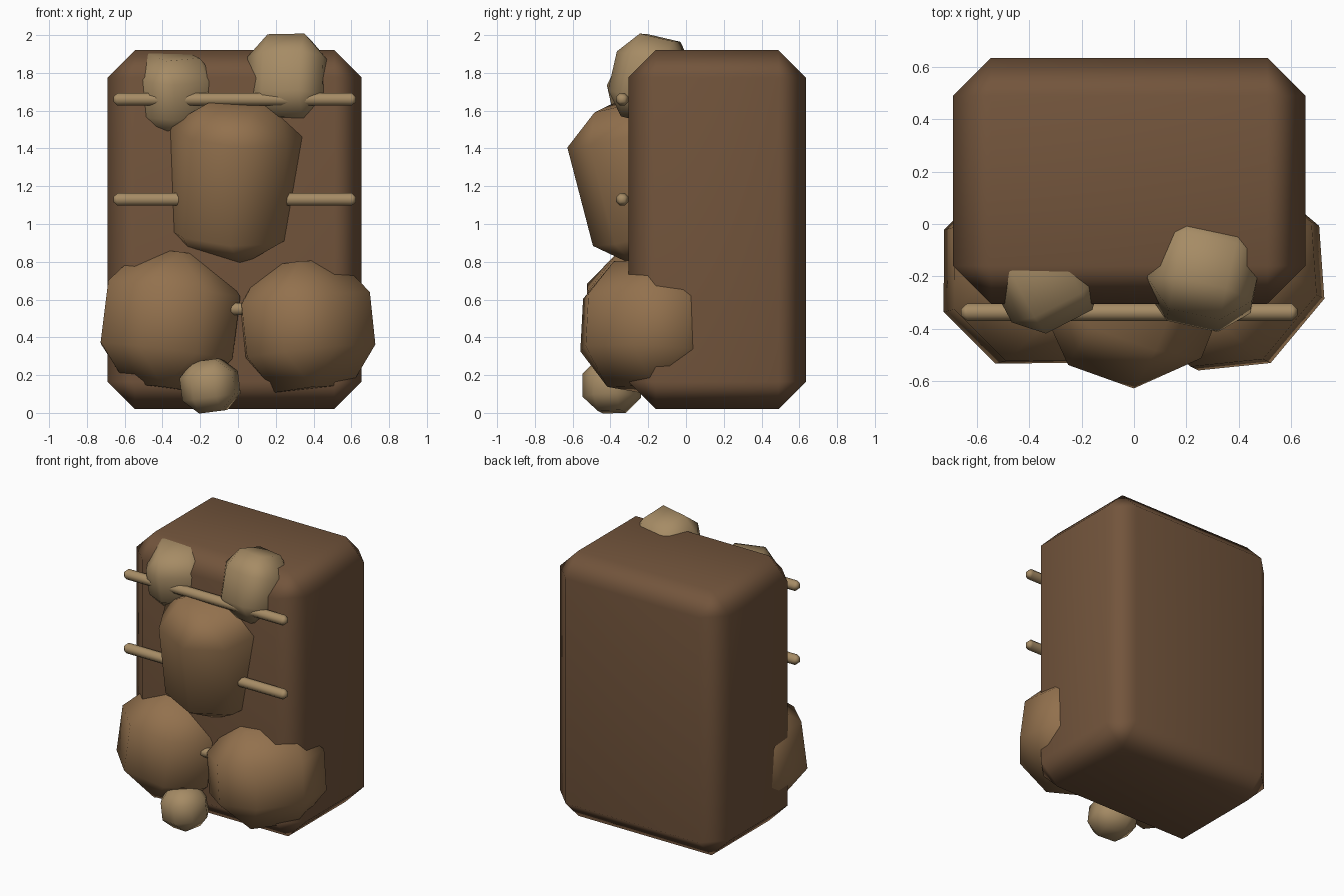
import bpy, bmesh
from math import copysign
from mathutils import Vector, Matrix

if "Cube" in bpy.data.objects:
    bpy.data.objects.remove(bpy.data.objects["Cube"])


def material(name, rgb):
    m = bpy.data.materials.new(name)
    m.diffuse_color = (*rgb, 1)
    m.use_nodes = True
    m.node_tree.nodes["Principled BSDF"].inputs["Base Color"].default_value = m.diffuse_color
    return m


BROWN = material("dark_leather", (0.17, 0.09, 0.045))
TAN = material("tan_leather", (0.29, 0.165, 0.075))
PALE = material("pale_canvas", (0.38, 0.26, 0.13))


def chamfered(name, centre, half, flat, mat, right=(1, 0, 0), up=(0, 0, 1)):
    """Chamfered block: half = half sizes, flat = half sizes of the flat faces."""
    bm = bmesh.new()
    bmesh.ops.create_cube(bm, size=2)
    bmesh.ops.bevel(bm, geom=bm.edges[:], offset=0.5, segments=1,
                    affect='EDGES', profile=0.5)
    for v in bm.verts:
        v.co = [copysign(half[k] if abs(v.co[k]) > 0.9 else flat[k], v.co[k])
                for k in range(3)]
    # orientation from the measured right and up directions
    z = Vector(up).normalized()
    y = z.cross(Vector(right)).normalized()
    x = y.cross(z)
    rot = Matrix((x, y, z)).transposed().to_4x4()
    bmesh.ops.transform(bm, matrix=rot, verts=bm.verts[:])
    bmesh.ops.recalc_face_normals(bm, faces=bm.faces[:])
    for f in bm.faces:
        f.smooth = True
    me = bpy.data.meshes.new(name)
    bm.to_mesh(me)
    bm.free()
    me.materials.append(mat)
    ob = bpy.data.objects.new(name, me)
    ob.location = centre
    bpy.context.collection.objects.link(ob)
    ob.modifiers.new("flat_faces", 'WEIGHTED_NORMAL')
    return ob


# main block
chamfered("main_block", (-0.018, 0.165, 0.97), (0.673, 0.47, 0.95),
          (0.528, 0.325, 0.805), BROWN)

# large bulges on the front
chamfered("middle_bulge", (-0.01, -0.17, 1.245), (0.335, 0.38, 0.42),
          (0.135, 0.18, 0.27), TAN, (0.25, -0.09, -0.04), (0.04, -0.13, 0.5))
chamfered("lower_left_bulge", (-0.357, -0.175, 0.49), (0.36, 0.36, 0.36),
          (0.14, 0.135, 0.165), TAN, (0.2, -0.2, -0.02), (0.04, 0.01, 0.32))
chamfered("lower_right_bulge", (0.363, -0.193, 0.46), (0.325, 0.36, 0.335),
          (0.13, 0.16, 0.14), TAN, (0.766, -0.643, 0.06), (-0.03, 0.015, 0.285))

# small lumps
chamfered("upper_left_lump", (-0.342, -0.18, 1.69), (0.195, 0.2, 0.205),
          (0.1, 0.1, 0.095), PALE, (0.88, 0.47, 0), (0.02, -0.22, 1))
chamfered("upper_right_lump", (0.267, -0.187, 1.767), (0.205, 0.19, 0.225),
          (0.1, 0.09, 0.105), PALE, (0.97, -0.22, 0), (0.03, 0.22, 0.97))
chamfered("bottom_lump", (-0.148, -0.393, 0.143), (0.145, 0.145, 0.138),
          (0.062, 0.062, 0.06), PALE, (0.97, -0.25, 0.03), (-0.13, 0, 1))

# horizontal rods across the front
for i, h in enumerate((1.66, 1.13, 0.55)):
    chamfered(f"rod_{i + 1}", (-0.018, -0.337, h), (0.642, 0.033, 0.033),
              (0.62, 0.013, 0.013), PALE)
